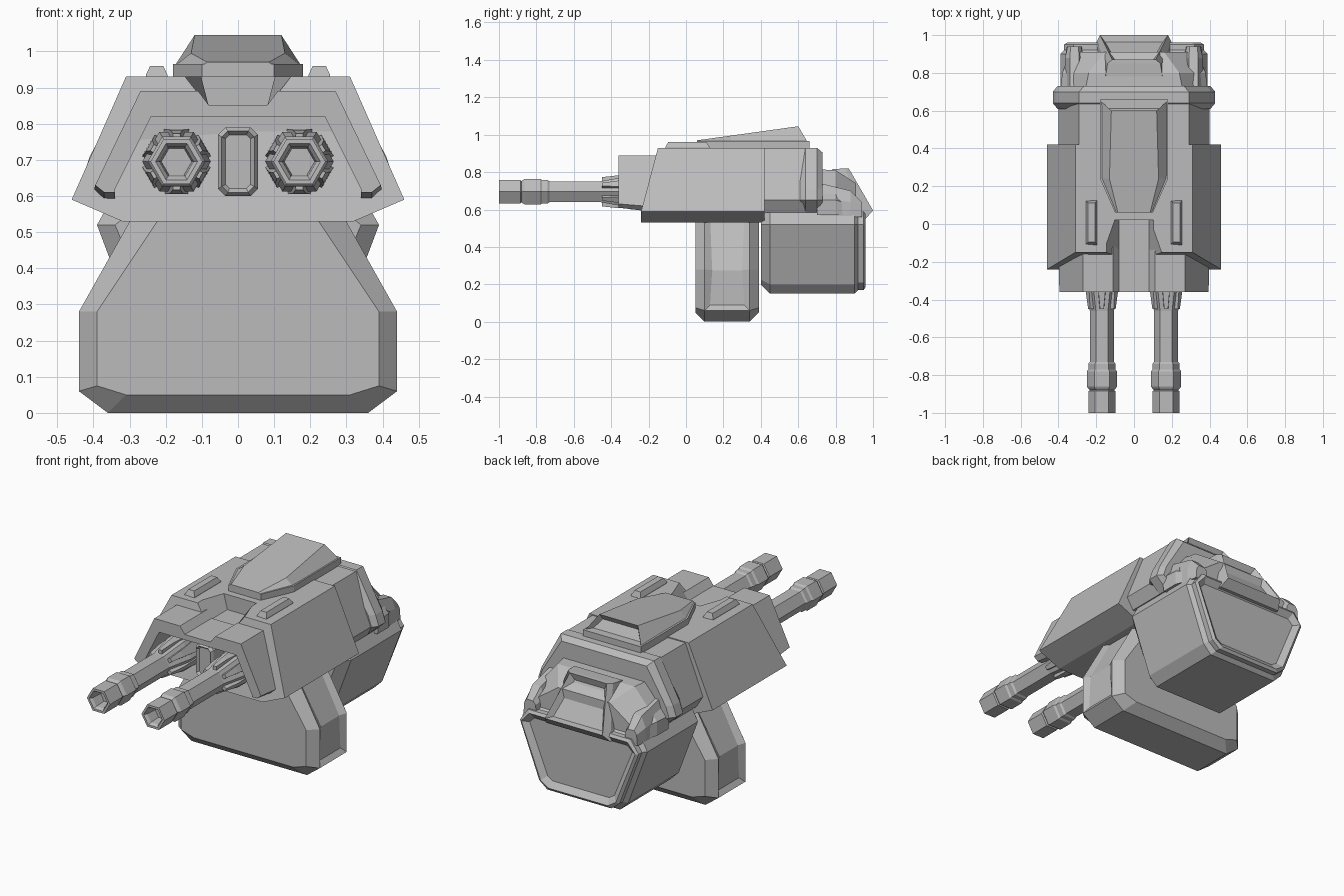
import bpy, bmesh, math
from mathutils import Matrix, Vector

cube = bpy.data.objects.get("Cube")
if cube:
    bpy.data.objects.remove(cube, do_unlink=True)

grey = bpy.data.materials.new("plain_grey")
grey.use_nodes = True
grey.diffuse_color = (0.5, 0.5, 0.5, 1)
grey.node_tree.nodes["Principled BSDF"].inputs["Base Color"].default_value = (0.5, 0.5, 0.5, 1)


def finish(name, bm, matrix=None):
    """Turn a bmesh into a flat shaded object."""
    bmesh.ops.recalc_face_normals(bm, faces=bm.faces)
    if matrix:
        bm.transform(matrix)
    mesh = bpy.data.meshes.new(name)
    bm.to_mesh(mesh)
    bm.free()
    mesh.materials.append(grey)
    obj = bpy.data.objects.new(name, mesh)
    bpy.context.collection.objects.link(obj)
    return obj


def skin(bm, rings):
    """Bridge rings of points along their length and cap both ends."""
    rows = [[bm.verts.new(p) for p in ring] for ring in rings]
    n = len(rows[0])
    for a, b in zip(rows, rows[1:]):
        for i in range(n):
            bm.faces.new((a[i], a[(i + 1) % n], b[(i + 1) % n], b[i]))
    return bm.faces.new(rows[0]), bm.faces.new(rows[-1])


def loft(name, sections, panel=None, side_panel=None, matrix=None, x=0):
    """Sections are (y, right half outline from bottom to top), mirrored in x.
    An outline point may carry its own y as a third value."""
    rings = []
    for y, half in sections:
        right = [Vector((p[0], p[2] if len(p) > 2 else y, p[1])) for p in half]
        left = [Vector((-p.x, p.y, p.z)) for p in reversed(right)]
        rings.append([p + Vector((x, 0, 0)) for p in right + left])
    bm = bmesh.new()
    caps = skin(bm, rings)
    bmesh.ops.recalc_face_normals(bm, faces=bm.faces)
    if panel:
        end, width, depth = panel
        bmesh.ops.inset_individual(bm, faces=[caps[end]], thickness=width, depth=-depth)
    if side_panel:
        width, depth, mid_y = side_panel
        for side in (-1, 1):
            faces = [f for f in bm.faces if f.normal.x * side > 0.8
                     and abs(f.calc_center_median().y - mid_y) < 0.05]
            bmesh.ops.inset_region(bm, faces=faces, thickness=width, depth=-depth)
    return finish(name, bm, matrix)


def hex_lathe(name, profile, x, z):
    """Six sided turned shape along y from (y, radius) pairs."""
    rings = [[(x + r * math.cos(k * math.pi / 3), y, z + r * math.sin(k * math.pi / 3))
              for k in range(6)] for y, r in profile]
    bm = bmesh.new()
    skin(bm, rings)
    return finish(name, bm)


def cut(obj, cutter):
    cutter.hide_render = True
    mod = obj.modifiers.new("cut", 'BOOLEAN')
    mod.operation = 'DIFFERENCE'
    mod.solver = 'EXACT'
    mod.object = cutter
    bpy.context.view_layer.objects.active = obj
    bpy.ops.object.modifier_apply(modifier=mod.name)
    bpy.data.objects.remove(cutter, do_unlink=True)


# Lower pedestal with chamfered rim and recessed side panels
def pedestal(d):
    return [(0.36 - d, d), (0.44 - d, 0.06 + d * 0.3), (0.44 - d, 0.28), (0.26 - d, 0.60 - d)]


loft("pedestal", [(0.05, pedestal(0.05)), (0.10, pedestal(0)), (0.34, pedestal(0)),
                  (0.39, pedestal(0.05))], side_panel=(0.04, 0.02, 0.22))


# Rear drum with a framed back panel
def drum(d):
    return [(0.22 - d, 0.15 + d), (0.27 - d, 0.20 + d * 0.5), (0.39 - d, 0.52), (0.34 - d, 0.61 - d)]


loft("rear_drum", [(0.40, drum(0.05)), (0.45, drum(0)), (0.90, drum(0)), (0.92, drum(0.02)),
                   (0.95, drum(0.02)), (0.96, drum(0.035))], panel=(1, 0.035, 0.025))

# Main hull with a sloped front and a channel cut into the roof
hull = loft("hull", [
    (-0.24, [(0.32, 0.53), (0.46, 0.59), (0.31, 0.93, -0.15)]),
    (0.42, [(0.32, 0.53), (0.46, 0.59), (0.31, 0.93)])])
cut(hull, loft("channel_cutter", [
    (-0.40, [(0.08, 0.845), (0.17, 0.96)]), (-0.15, [(0.08, 0.845), (0.17, 0.96)]),
    (0.02, [(0.08, 0.845), (0.11, 0.96)])]))

# Hood arching over the guns
outline = [(0.37, 0.58), (0.40, 0.61), (0.27, 0.89), (0.11, 0.89), (0.08, 0.85)]
hood = loft("gun_hood", [(-0.36, [(0.37, 0.61)] + [(0.395, 0.63)] + outline[2:]), (-0.12, outline)])
opening = [(0.34, 0.50), (0.34, 0.62), (0.24, 0.82)]
cut(hood, loft("opening_cutter", [(-0.45, opening), (-0.19, opening)]))

# Neck, collar and tapered tail
neck = [(0.36, 0.585), (0.40, 0.65), (0.29, 0.925)]
loft("neck", [(0.38, neck), (0.66, neck)])


def collar(d):
    return [(0.36 - d, 0.585 + d), (0.43 - d, 0.65), (0.41 - d, 0.71), (0.29 - d, 0.93 - d)]


loft("collar", [(0.61, collar(0.025)), (0.64, collar(0)), (0.70, collar(0)), (0.73, collar(0.025))])
loft("tail", [(0.70, [(0.38, 0.57), (0.39, 0.65), (0.26, 0.815)]),
              (0.80, [(0.38, 0.57), (0.38, 0.65), (0.24, 0.81)]),
              (0.91, [(0.34, 0.57), (0.33, 0.62), (0.16, 0.74)])])
for side in (-1, 1):
    loft("tail_block", [(0.72, [(0.05, 0.56), (0.05, 0.66), (0.025, 0.74)]),
                        (0.88, [(0.05, 0.56), (0.05, 0.64), (0.025, 0.70)]),
                        (0.94, [(0.04, 0.56), (0.035, 0.62), (0.02, 0.64)])], x=side * 0.315)

# Slanted rear hatch with a recessed window
loft("rear_hatch", [(0.78, [(0.20, 0.55), (0.15, 0.815)]),
                    (0.96, [(0.20, 0.55), (0.14, 0.82, 0.85)]),
                    (1.00, [(0.18, 0.595), (0.115, 0.82, 0.87)])], panel=(1, 0.035, 0.03))

# Roof canopy on its base plate
loft("canopy_base", [(y, [(w, 0.92), (w, 0.965)])
                     for y, w in ((0.06, 0.10), (0.24, 0.18), (0.66, 0.18))])
loft("canopy", [(0.06, [(0.10, 0.96), (0.085, 0.97)]),
                (0.24, [(0.175, 0.96), (0.13, 0.995)]),
                (0.65, [(0.175, 0.96), (0.12, 1.045, 0.60)])], panel=(1, 0.02, 0.03))

# Roof pads
for side in (-1, 1):
    loft("roof_pad", [(-0.11, [(0.03, 0.92), (0.03, 0.935), (0.018, 0.96, -0.095)]),
                      (0.125, [(0.03, 0.92), (0.03, 0.935), (0.018, 0.96, 0.11)])], x=side * 0.225)

# Sight between the guns
sight = [(0.035, 0.60), (0.055, 0.62), (0.055, 0.77), (0.035, 0.79)]
sight_front = [(0.028, 0.61), (0.045, 0.627), (0.045, 0.763), (0.028, 0.78)]
loft("sight", [(-0.31, sight_front), (-0.295, sight), (-0.15, sight)], panel=(0, 0.012, 0.015))

# Twin hexagonal guns with hollow muzzles and tapered fins
gun_profile = [(-0.92, 0.042), (-0.985, 0.047), (-1.0, 0.058), (-1.0, 0.072), (-0.885, 0.072),
               (-0.88, 0.064), (-0.87, 0.074), (-0.86, 0.08), (-0.78, 0.08), (-0.77, 0.072),
               (-0.74, 0.072), (-0.73, 0.064), (-0.46, 0.064), (-0.36, 0.085), (-0.31, 0.095),
               (-0.18, 0.095)]
fin = [(-0.45, [(0.012, 0.04), (0.010, 0.078)]), (-0.36, [(0.022, 0.04), (0.018, 0.088)]),
       (-0.20, [(0.038, 0.04), (0.034, 0.090)])]
for side in (-1, 1):
    hex_lathe("gun_barrel", gun_profile, side * 0.17, 0.695)
    for k in range(6):
        turn = Matrix.Rotation(k * math.pi / 3, 4, 'Y')
        loft("gun_fin", fin, matrix=Matrix.Translation((side * 0.17, 0, 0.695)) @ turn)
